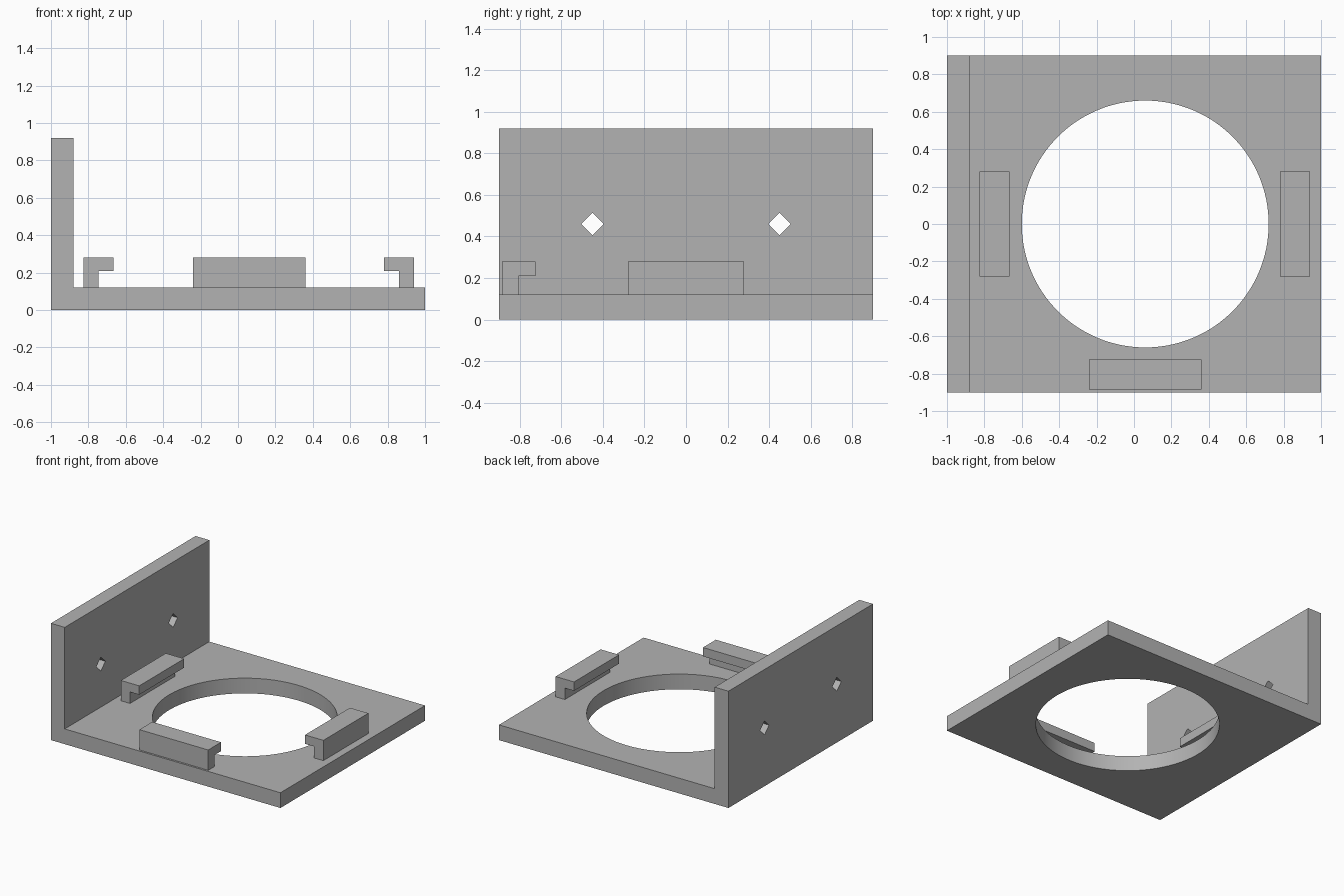
import bpy, bmesh, math
from mathutils import Matrix, Vector

if "Cube" in bpy.data.objects:
    bpy.data.objects.remove(bpy.data.objects["Cube"])

grey = bpy.data.materials.new("grey plastic")
grey.diffuse_color = (0.45, 0.45, 0.45, 1)
grey.use_nodes = True
grey.node_tree.nodes["Principled BSDF"].inputs["Base Color"].default_value = grey.diffuse_color


def extrude_profile(name, profile, length, matrix):
    """Extrude an (x, z) outline along y, centred, then place it."""
    bm = bmesh.new()
    face = bm.faces.new([bm.verts.new((x, -length / 2, z)) for x, z in profile])
    new = bmesh.ops.extrude_face_region(bm, geom=[face])["geom"]
    verts = [v for v in new if isinstance(v, bmesh.types.BMVert)]
    bmesh.ops.translate(bm, verts=verts, vec=(0, length, 0))
    bm.transform(matrix)
    bmesh.ops.recalc_face_normals(bm, faces=bm.faces)
    mesh = bpy.data.meshes.new(name)
    bm.to_mesh(mesh)
    bm.free()
    mesh.materials.append(grey)
    obj = bpy.data.objects.new(name, mesh)
    bpy.context.collection.objects.link(obj)
    return obj


def cut(target, sides, radius, depth, location, rotation=(0, 0, 0)):
    """Cut a straight prism-shaped hole through the target."""
    bpy.ops.mesh.primitive_cylinder_add(vertices=sides, radius=radius, depth=depth,
                                        location=location, rotation=rotation)
    cutter = bpy.context.object
    cutter.hide_render = True
    cutter.data.materials.append(grey)
    mod = target.modifiers.new("hole", "BOOLEAN")
    mod.operation = "DIFFERENCE"
    mod.solver = "EXACT"
    mod.object = cutter
    bpy.context.view_layer.objects.active = target
    bpy.ops.object.modifier_apply(modifier=mod.name)
    bpy.data.objects.remove(cutter)


# L-shaped bracket: base plate and upright wall in one piece
bracket = extrude_profile("bracket", [(-1, 0), (1, 0), (1, 0.12), (-0.88, 0.12),
                                      (-0.88, 0.92), (-1, 0.92)], 1.8, Matrix())

# Round opening in the base, and two diamond screw holes in the wall
cut(bracket, 128, 0.66, 0.5, (0.06, 0, 0.06))
for y in (-0.45, 0.45):
    cut(bracket, 4, 0.055, 0.5, (-0.94, y, 0.46), (0, math.pi / 2, 0))

# Smooth bore, sharp edges elsewhere
bpy.ops.object.select_all(action="DESELECT")
bracket.select_set(True)
bpy.context.view_layer.objects.active = bracket
bpy.ops.object.shade_smooth_by_angle(angle=math.radians(30))

# Hooked clips around the opening; the hook points along local +x
hook = [(0, 0), (0.08, 0), (0.08, 0.09), (0.16, 0.09), (0.16, 0.16), (0, 0.16)]
for name, x, y, angle, length in (("left_clip", -0.825, 0, 0, 0.56),
                                  ("right_clip", 0.94, 0, 180, 0.56),
                                  ("front_clip", 0.06, -0.885, 90, 0.6)):
    place = Matrix.Translation(Vector((x, y, 0.12))) @ Matrix.Rotation(math.radians(angle), 4, "Z")
    extrude_profile(name, hook, length, place)
